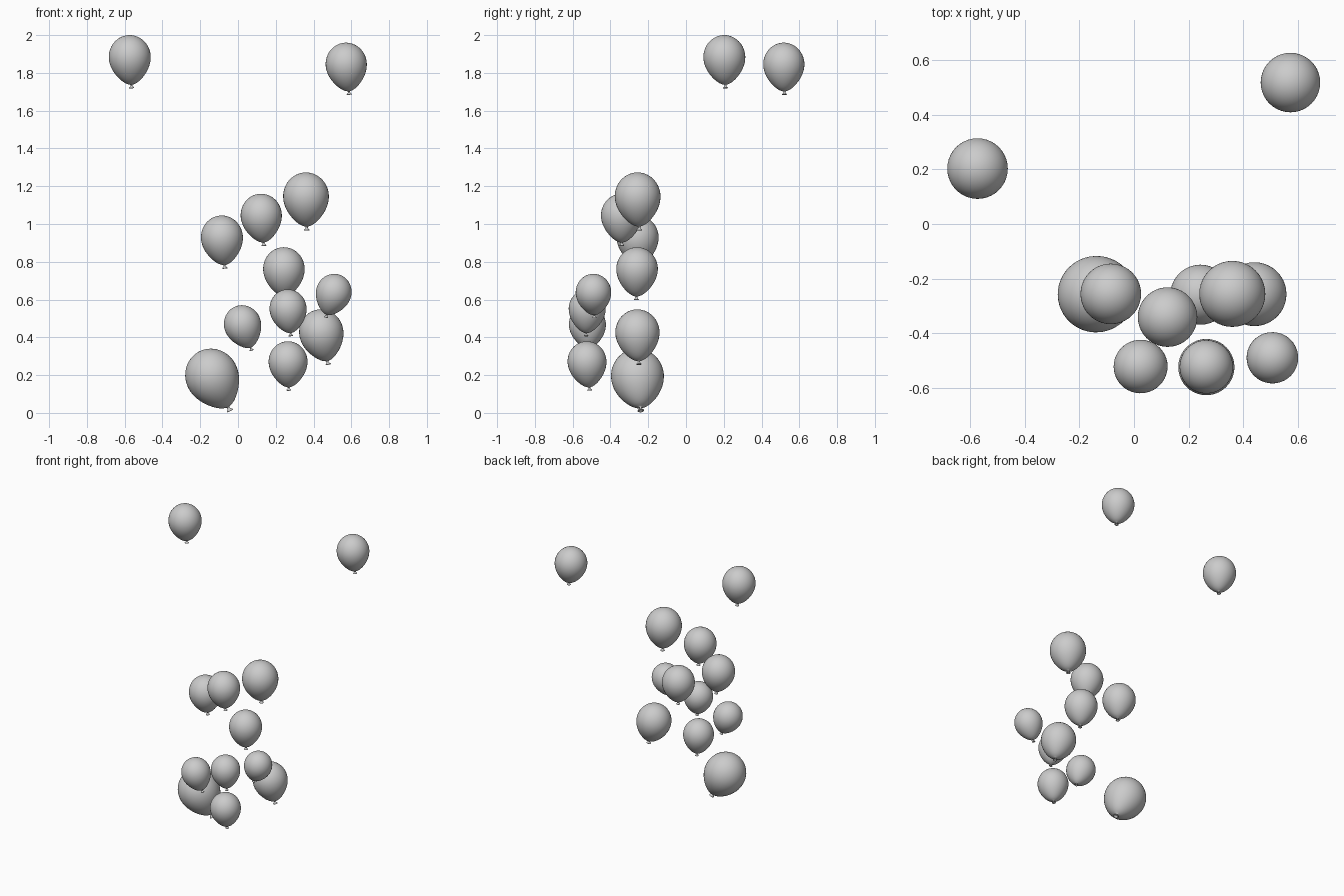
import bpy, bmesh
from math import sin, cos, pi, sqrt
from mathutils import Vector

if "Cube" in bpy.data.objects:
    bpy.data.objects.remove(bpy.data.objects["Cube"])

SEGMENTS = 40
TIP = 1.49  # distance from balloon centre to knot tip, in radii


def balloon_profile():
    # half outline (radius, height) for a balloon of radius 1
    pts = [(sin(i * pi / 28), 1.05 * cos(i * pi / 28)) for i in range(1, 15)]
    for i in range(1, 14):
        t = i * pi / 28
        pts.append((cos(t) * (1 - 0.25 * sin(t) ** 2), -1.32 * sin(t)))
    # pinched neck, flared knot and rolled lip
    pts += [(0.05, -1.33), (0.045, -1.37), (0.075, -1.41), (0.11, -1.45),
            (0.125, -1.475), (0.11, -TIP), (0.07, -1.48), (0.035, -1.44)]
    return pts


def balloon_mesh():
    bm = bmesh.new()
    rings = []
    for r, z in balloon_profile():
        rings.append([bm.verts.new((r * cos(2 * pi * k / SEGMENTS),
                                    r * sin(2 * pi * k / SEGMENTS), z))
                      for k in range(SEGMENTS)])
    for a, b in zip(rings, rings[1:]):
        for k in range(SEGMENTS):
            n = (k + 1) % SEGMENTS
            bm.faces.new((a[k], b[k], b[n], a[n]))
    # close crown and inside of knot
    top = bm.verts.new((0, 0, 1.05))
    end = bm.verts.new((0, 0, -1.43))
    for k in range(SEGMENTS):
        n = (k + 1) % SEGMENTS
        bm.faces.new((top, rings[0][k], rings[0][n]))
        bm.faces.new((end, rings[-1][n], rings[-1][k]))
    bmesh.ops.recalc_face_normals(bm, faces=bm.faces)
    for f in bm.faces:
        f.smooth = True
    mesh = bpy.data.meshes.new("balloon")
    bm.to_mesh(mesh)
    bm.free()
    return mesh


# x, y, top height, radius, knot offset in x and y
BALLOONS = [
    (-0.573, 0.203, 2.000, 0.111, 0.010, 0.006),
    (0.573, 0.518, 1.960, 0.109, 0.016, 0.003),
    (-0.085, -0.256, 1.045, 0.111, 0.016, 0.005),
    (0.123, -0.341, 1.160, 0.109, 0.014, 0.001),
    (0.360, -0.256, 1.273, 0.121, 0.004, 0.009),
    (0.243, -0.259, 0.877, 0.110, 0.005, -0.004),
    (0.507, -0.490, 0.736, 0.094, -0.042, 0.005),
    (0.265, -0.523, 0.654, 0.098, 0.015, -0.006),
    (0.024, -0.522, 0.570, 0.098, 0.048, 0.008),
    (0.441, -0.257, 0.548, 0.117, 0.037, 0.008),
    (0.265, -0.524, 0.379, 0.103, 0.004, 0.014),
    (-0.138, -0.257, 0.340, 0.140, 0.096, 0.018),
]

mesh = balloon_mesh()
for i, (x, y, top, r, dx, dy) in enumerate(BALLOONS, 1):
    ob = bpy.data.objects.new(f"balloon_{i:02d}", mesh)
    bpy.context.collection.objects.link(ob)
    dz = sqrt((TIP * r) ** 2 - dx * dx - dy * dy)
    up = Vector((-dx, -dy, dz)).normalized()
    # support height of the tilted crown sets the centre
    crown = r * sqrt(1 + (1.05 ** 2 - 1) * up.z ** 2)
    ob.location = (x, y, top - crown)
    ob.rotation_euler = Vector((0, 0, 1)).rotation_difference(up).to_euler()
    ob.scale = (r, r, r)
